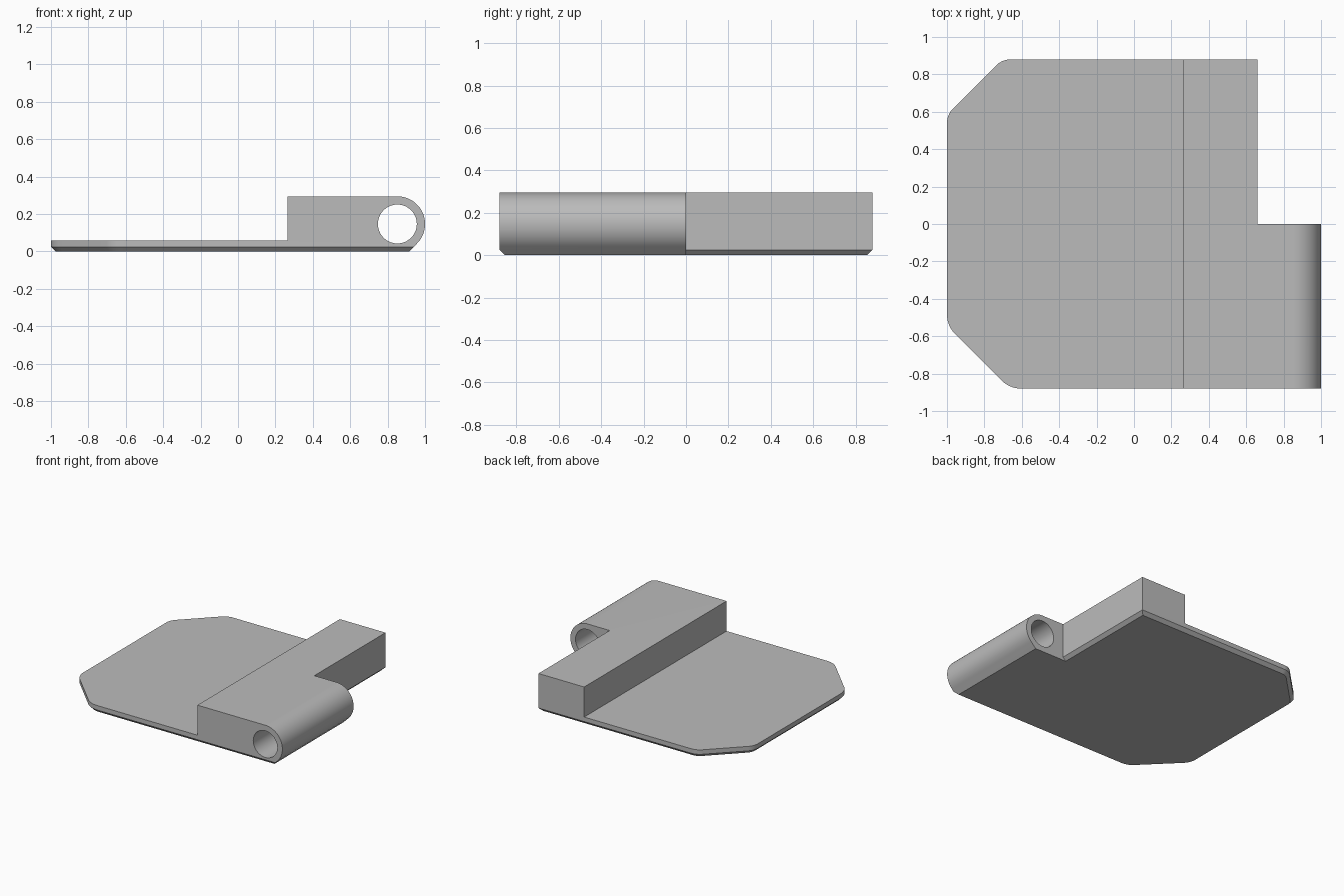
import bpy, bmesh, math
from mathutils import Vector
from mathutils.geometry import intersect_line_line_2d, intersect_line_line

old = bpy.data.objects.get("Cube")
if old:
    bpy.data.objects.remove(old)

HALF_Y, TOP, PLATE = 0.88, 0.295, 0.06
PIN_X, PIN_Z, BARREL_R, HOLE_R = 0.852, 0.147, 0.148, 0.104
CHAMFER = 0.025

grey = bpy.data.materials.new("plain grey")
grey.use_nodes = True
colour = (0.5, 0.5, 0.5, 1)
grey.diffuse_color = colour
grey.node_tree.nodes["Principled BSDF"].inputs["Base Color"].default_value = colour


def loft(name, rings):
    """Closed solid through rings with equal point counts."""
    bm = bmesh.new()
    loops = [[bm.verts.new(p) for p in ring] for ring in rings]
    bm.faces.new(loops[0])
    bm.faces.new(loops[-1])
    n = len(loops[0])
    for a, b in zip(loops, loops[1:]):
        for i in range(n):
            j = (i + 1) % n
            bm.faces.new((a[i], a[j], b[j], b[i]))
    bmesh.ops.recalc_face_normals(bm, faces=bm.faces)
    mesh = bpy.data.meshes.new(name)
    bm.to_mesh(mesh)
    bm.free()
    mesh.materials.append(grey)
    obj = bpy.data.objects.new(name, mesh)
    bpy.context.collection.objects.link(obj)
    return obj


def arc(cx, cz, r, start, end, steps):
    angles = [math.radians(start + (end - start) * i / steps) for i in range(steps + 1)]
    return [(cx + r * math.cos(a), cz + r * math.sin(a)) for a in angles]


def along_y(name, profile, y0, y1):
    return loft(name, [[(x, y, z) for x, z in profile] for y in (y0, y1)])


def inset(corners, amounts):
    """Move each edge of a counter-clockwise outline inwards by its own amount."""
    n, lines = len(corners), []
    for i, d in enumerate(amounts):
        a, b = Vector(corners[i]), Vector(corners[(i + 1) % n])
        t = (b - a).normalized()
        shift = Vector((-t.y, t.x)) * d
        lines.append((a + shift, b + shift))
    return [intersect_line_line(*(p.to_3d() for p in lines[i - 1] + lines[i]))[0].xy
            for i in range(n)]


def rounded(corners, radii, z, steps=8):
    """Outline with round corners where the radius is above zero."""
    pts, n = [], len(corners)
    for i, r in enumerate(radii):
        c = Vector(corners[i])
        if r == 0:
            pts.append((c.x, c.y, z))
            continue
        u = (Vector(corners[i - 1]) - c).normalized()
        v = (Vector(corners[(i + 1) % n]) - c).normalized()
        half = u.angle(v) / 2
        centre = c + (u + v).normalized() * (r / math.sin(half))
        p, q = c + u * (r / math.tan(half)), c + v * (r / math.tan(half))
        a0 = math.atan2(p.y - centre.y, p.x - centre.x)
        sweep = math.pi - 2 * half
        for k in range(steps + 1):
            a = a0 + sweep * k / steps
            pts.append((centre.x + r * math.cos(a), centre.y + r * math.sin(a), z))
    return pts


def combine(target, tool, operation):
    mod = target.modifiers.new(operation, "BOOLEAN")
    mod.operation, mod.object, mod.solver = operation, tool, "EXACT"
    bpy.context.view_layer.objects.active = target
    bpy.ops.object.modifier_apply(modifier=mod.name)
    bpy.data.objects.remove(tool)


# Side profile: thin plate, raised block and round barrel with a sloped underside
below = -0.05
barrel = arc(PIN_X, PIN_Z, BARREL_R, -45, 90, 40)
foot_x = barrel[0][0] - (barrel[0][1] - below)
profile = [(-1.1, below), (foot_x, below)] + barrel
profile += [(0.265, TOP), (0.265, PLATE), (-1.1, PLATE)]
hinge = along_y("hinge_leaf", profile, -1, 1)

# Pin hole through the barrel
hole = along_y("pin_hole", arc(PIN_X, PIN_Z, HOLE_R, 0, 354.375, 63), -1.2, 1.2)
combine(hinge, hole, "DIFFERENCE")

# Plan outline with clipped corners, barrel notch and chamfered lower rim
plan = [(-1, -0.545), (-0.665, -HALF_Y), (1.1, -HALF_Y), (1.1, 0),
        (0.66, 0), (0.66, HALF_Y), (-0.705, HALF_Y), (-1, 0.585)]
radii = [0.15, 0.15, 0, 0, 0, 0, 0.11, 0.11]
rims = [CHAMFER, CHAMFER, 0, 0, CHAMFER, CHAMFER, CHAMFER, CHAMFER]
lower = inset(plan, rims)
envelope = loft("plan_envelope", [
    rounded(lower, [max(r - CHAMFER, 0) for r in radii], 0),
    rounded(plan, radii, CHAMFER),
    rounded(plan, radii, 0.5)])
combine(hinge, envelope, "INTERSECT")

# Smooth the barrel and rounded corners, keeping edges sharp
bpy.ops.object.select_all(action="DESELECT")
hinge.select_set(True)
bpy.context.view_layer.objects.active = hinge
bpy.ops.object.shade_smooth_by_angle(angle=math.radians(20))
